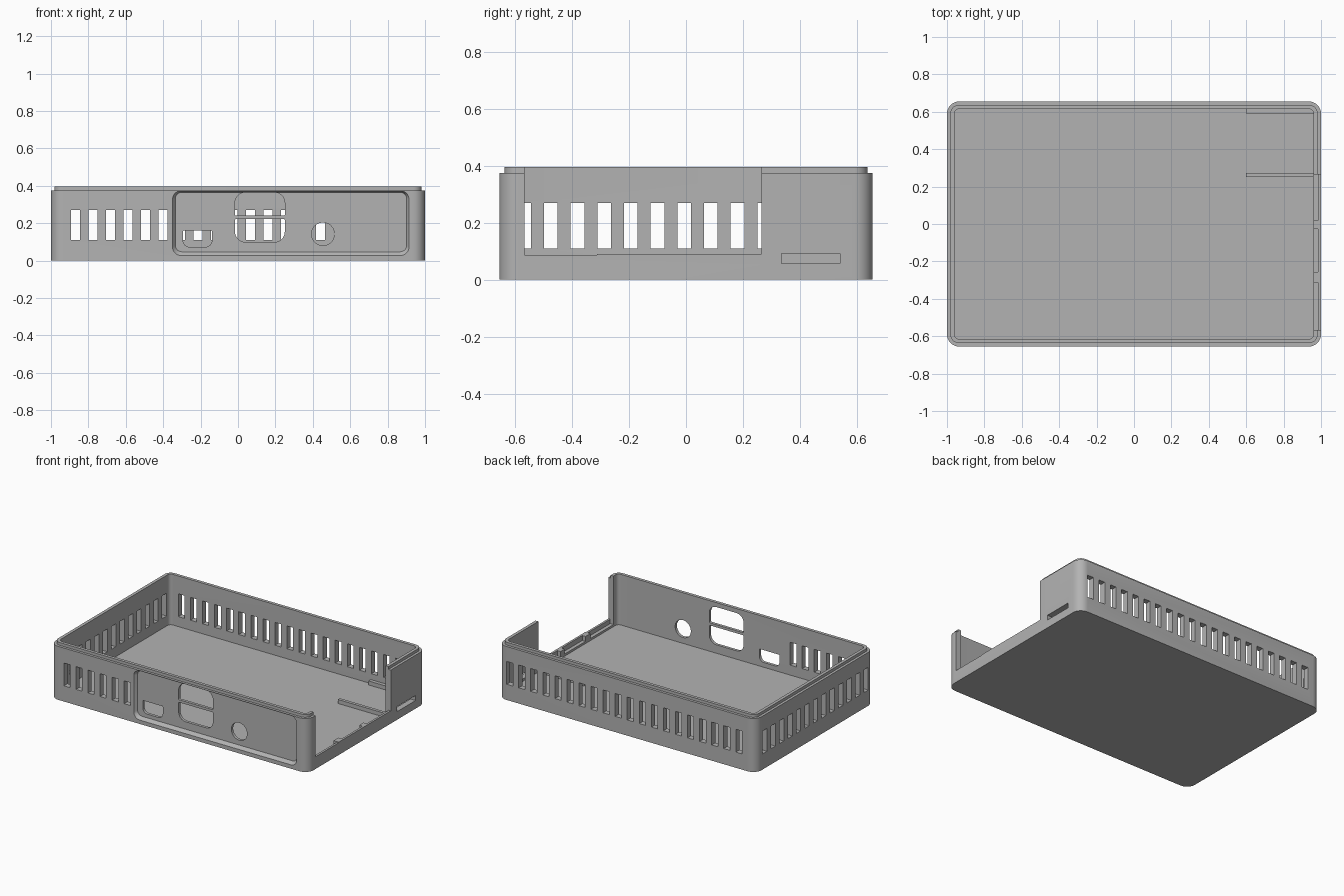
import bpy, bmesh
from math import sin, cos, pi, radians
from mathutils import Vector

if "Cube" in bpy.data.objects:
    bpy.data.objects.remove(bpy.data.objects["Cube"], do_unlink=True)

grey = bpy.data.materials.new("plain grey")
grey.use_nodes = True
COLOUR = (0.45, 0.45, 0.45, 1)
grey.diffuse_color = COLOUR
grey.node_tree.nodes["Principled BSDF"].inputs["Base Color"].default_value = COLOUR


def outline(u0, u1, v0, v1, r, steps=8):
    """Rounded rectangle; r is one radius or four (upper right, then counterclockwise)."""
    radii = r if isinstance(r, tuple) else (r,) * 4
    corners = ((u1, v1, -1, -1), (u0, v1, 1, -1), (u0, v0, 1, 1), (u1, v0, -1, 1))
    pts = []
    for i, (u, v, su, sv) in enumerate(corners):
        q = radii[i]
        if q == 0:
            pts.append((u, v))
            continue
        for k in range(steps + 1):
            a = pi / 2 * (i + k / steps)
            pts.append((u + su * q + q * cos(a), v + sv * q + q * sin(a)))
    return pts


def add_prism(bm, axis, start, end, ring_a, ring_b=None):
    """Closed prism along an axis between two outlines."""
    def place(p, d):
        return Vector({"x": (d, *p), "y": (p[0], d, p[1]), "z": (*p, d)}[axis])
    a = [bm.verts.new(place(p, start)) for p in ring_a]
    b = [bm.verts.new(place(p, end)) for p in (ring_b or ring_a)]
    bm.faces.new(a)
    bm.faces.new(b)
    for i in range(len(a)):
        j = (i + 1) % len(a)
        bm.faces.new((a[i], a[j], b[j], b[i]))


def make(name, prisms):
    bm = bmesh.new()
    for p in prisms:
        add_prism(bm, *p)
    bmesh.ops.recalc_face_normals(bm, faces=bm.faces)
    mesh = bpy.data.meshes.new(name)
    bm.to_mesh(mesh)
    bm.free()
    mesh.materials.append(grey)
    ob = bpy.data.objects.new(name, mesh)
    bpy.context.collection.objects.link(ob)
    return ob


def combine(target, name, prisms, operation="DIFFERENCE"):
    tool = make(name, prisms)
    bpy.context.view_layer.objects.active = target
    mod = target.modifiers.new(name, "BOOLEAN")
    mod.operation, mod.solver, mod.object = operation, "EXACT", tool
    bpy.ops.object.modifier_apply(modifier=mod.name)
    bpy.data.objects.remove(tool, do_unlink=True)


def box(x0, x1, y0, y1, z0, z1):
    return ("z", z0, z1, outline(x0, x1, y0, y1, 0))


W, D, T, FLOOR = 1.0, 0.655, 0.04, 0.04

# Tray shell with a stepped rim
tray = make("tray", [("z", 0, 0.375, outline(-W, W, -D, D, 0.065))])
rim = outline(-W + 0.018, W - 0.018, -D + 0.018, D - 0.018, 0.047)
combine(tray, "rim", [("z", 0.2, 0.395, rim)], "UNION")
inner = outline(-W + T, W - T, -D + T, D - T, 0.025)
combine(tray, "cavity", [("z", FLOOR, 0.6, inner)])

# Ventilation slots
PITCH, HALF = 0.0936, 0.024
slots = []
for i in range(20):
    x = -0.869 + i * PITCH
    slots.append(box(x - HALF, x + HALF, 0.58, 0.7, 0.11, 0.27))
    if i < 6:
        slots.append(box(x - HALF, x + HALF, -0.7, -0.58, 0.11, 0.27))
for i in range(13):
    y = -0.568 + i * PITCH
    slots.append(box(-1.05, -0.93, y - HALF, y + HALF, 0.11, 0.27))
combine(tray, "vents", slots)

# Tapered recess in the front wall
combine(tray, "front_recess", [("y", -D - 0.0001, -D + 0.02,
        outline(-0.35, 0.914, 0.027, 0.373, 0.045),
        outline(-0.335, 0.902, 0.047, 0.365, 0.035))])

# Port openings in the front wall
ports = [
    outline(-0.294, -0.139, 0.073, 0.16, (0.005, 0.005, 0.035, 0.035)),
    outline(-0.016, 0.25, 0.099, 0.222, (0.005, 0.005, 0.055, 0.055)),
    outline(-0.016, 0.25, 0.24, 0.364, (0.055, 0.055, 0.005, 0.005)),
    outline(0.393, 0.515, 0.081, 0.203, 0.06),
]
combine(tray, "front_ports", [("y", -0.7, -0.58, p) for p in ports])

# Wide side opening, its notched sill and the card slot
combine(tray, "side_opening", [box(0.93, 1.05, -0.567, 0.265, 0.09, 0.6)])
combine(tray, "sill_notches", [
    box(0.93, 0.985, y0, y1, 0.055, 0.2)
    for y0, y1 in ((-0.567, -0.312), (-0.257, -0.027), (0.02, 0.265))])
combine(tray, "sill_step", [box(0.93, 1.05, -0.567, -0.312, 0.086, 0.2)])
combine(tray, "card_slot", [box(0.93, 1.05, 0.335, 0.54, 0.057, 0.092)])

# Smooth rounded corners, sharp edges elsewhere
tray.select_set(True)
bpy.context.view_layer.objects.active = tray
bpy.ops.object.shade_smooth_by_angle(angle=radians(30))

# Floor rails that guide the card
for name, y0, y1 in (("back_rail", 0.59, D - T), ("middle_rail", 0.25, 0.272)):
    make(name, [box(0.6, W - T, y0, y1, FLOOR, 0.068)])
